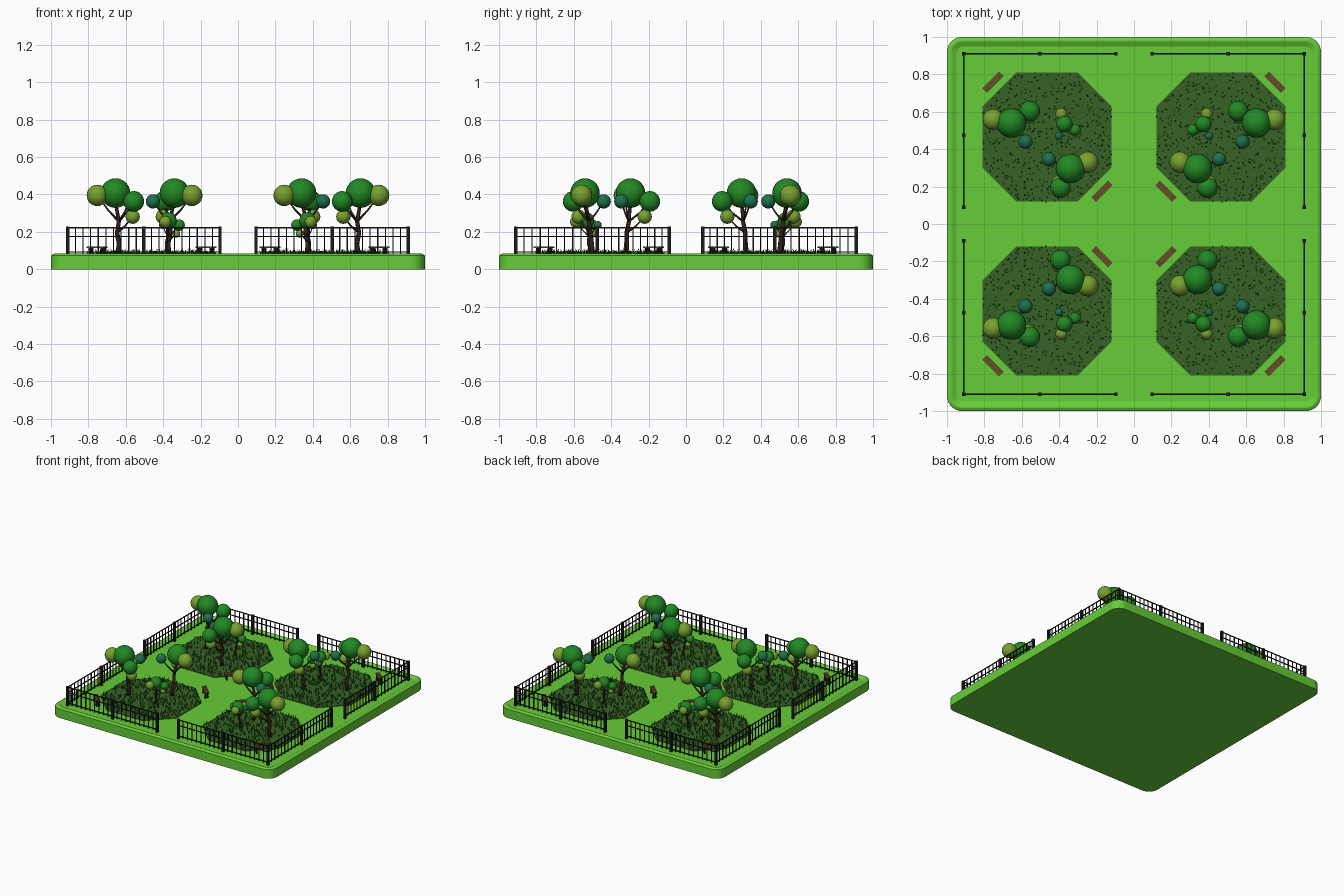
import bpy, bmesh, math, random
from mathutils import Vector, Matrix

if "Cube" in bpy.data.objects:
    bpy.data.objects.remove(bpy.data.objects["Cube"])

random.seed(4)
GROUND, BED = 0.07, 0.075


def mat(name, col):
    m = bpy.data.materials.new(name)
    m.diffuse_color = (*col, 1)
    m.use_nodes = True
    m.node_tree.nodes["Principled BSDF"].inputs["Base Color"].default_value = m.diffuse_color
    return m


LAWN = mat("lawn green", (0.135, 0.61, 0.04))
SOIL = mat("bed dark green", (0.038, 0.125, 0.018))
IRON = mat("iron black", (0.012, 0.011, 0.013))
BARK = mat("bark brown", (0.035, 0.018, 0.011))
WOOD = mat("bench wood", (0.24, 0.085, 0.04))
LEAF = mat("leaf green", (0.016, 0.25, 0.018))
OLIVE = mat("leaf olive", (0.19, 0.36, 0.03))
TEAL = mat("leaf teal", (0.014, 0.165, 0.075))
GRASS = mat("grass green", (0.01, 0.22, 0.012))


def finish(name, bm, material, mirror=True, smooth=False):
    """Turn a bmesh into an object, mirrored into all four quadrants."""
    me = bpy.data.meshes.new(name)
    bm.to_mesh(me)
    bm.free()
    me.materials.append(material)
    ob = bpy.data.objects.new(name, me)
    bpy.context.collection.objects.link(ob)
    if smooth:
        for p in me.polygons:
            p.use_smooth = True
    if mirror:
        md = ob.modifiers.new("mirror", 'MIRROR')
        md.use_axis = (True, True, False)
        md.use_mirror_merge = False
    return ob


def box(bm, centre, size, angle=0):
    m = (Matrix.Translation(centre) @ Matrix.Rotation(angle, 4, 'Z')
         @ Matrix.Diagonal((*size, 1)))
    bmesh.ops.create_cube(bm, size=1, matrix=m)


def ball(bm, centre, r):
    bmesh.ops.create_uvsphere(bm, u_segments=24, v_segments=14, radius=r,
                              matrix=Matrix.Translation(centre))


def tube(bm, pts, radii, n=8):
    rings = []
    for i, p in enumerate(pts):
        d = (pts[min(i + 1, len(pts) - 1)] - pts[max(i - 1, 0)]).normalized()
        q = Vector((0, 0, 1)).rotation_difference(d)
        rings.append([bm.verts.new(p + q @ Vector((math.cos(a), math.sin(a), 0)) * radii[i])
                      for a in (2 * math.pi * k / n for k in range(n))])
    for a, b in zip(rings, rings[1:]):
        for k in range(n):
            bm.faces.new((a[k], a[(k + 1) % n], b[(k + 1) % n], b[k]))
    bm.faces.new(rings[0][::-1])
    bm.faces.new(rings[-1])


# base slab: rounded square rings with a raised rim
bm = bmesh.new()
rings = []
for half, z in ((1, 0), (1, 0.074), (0.984, 0.083), (0.975, 0.083), (0.948, GROUND)):
    r = max(0.08 - (1 - half), 0.03)
    ring = []
    for c in range(4):
        sx, sy = ((1, 1), (-1, 1), (-1, -1), (1, -1))[c]
        for k in range(9):
            a = math.pi / 2 * (c + k / 8)
            ring.append(bm.verts.new((sx * (half - r) + r * math.cos(a),
                                      sy * (half - r) + r * math.sin(a), z)))
    rings.append(ring)
n = len(rings[0])
for a, b in zip(rings, rings[1:]):
    for k in range(n):
        bm.faces.new((a[k], a[(k + 1) % n], b[(k + 1) % n], b[k]))
bm.faces.new(rings[0][::-1])
bm.faces.new(rings[-1])
finish("base_slab", bm, LAWN, mirror=False)

# octagonal planting beds
lo, hi, c0, c1 = 0.12, 0.81, 0.30, 0.63
octagon = [(c0, lo), (c1, lo), (hi, c0), (hi, c1), (c1, hi), (c0, hi), (lo, c1), (lo, c0)]
bm = bmesh.new()
top = bm.faces.new([bm.verts.new((x, y, BED)) for x, y in octagon])
ext = bmesh.ops.extrude_face_region(bm, geom=[top])
bmesh.ops.translate(bm, vec=(0, 0, -0.008),
                    verts=[v for v in ext["geom"] if isinstance(v, bmesh.types.BMVert)])
bmesh.ops.recalc_face_normals(bm, faces=bm.faces)
finish("planting_bed", bm, SOIL)

# grass blades scattered over the beds
bm = bmesh.new()
count = 0
while count < 520:
    x, y = random.uniform(lo, hi), random.uniform(lo, hi)
    if abs(x - 0.465) + abs(y - 0.465) > 0.5:
        continue
    count += 1
    a, w = random.uniform(0, 6.28), 0.0035
    h = random.uniform(0.018, 0.037)
    lean = Vector((random.uniform(-1, 1), random.uniform(-1, 1), 0)) * 0.008
    base = [Vector((x + w * math.cos(a + t), y + w * math.sin(a + t), BED)) for t in (0, 2.1, 4.2)]
    vs = [bm.verts.new(p) for p in base]
    tip = bm.verts.new(Vector((x, y, BED + h)) + lean)
    for k in range(3):
        bm.faces.new((vs[k], vs[(k + 1) % 3], tip))
finish("grass_blades", bm, GRASS)

# fences: posts, rails and pickets
F, ZT = 0.91, 0.222
bm = bmesh.new()
for along_x, stops in ((True, (0.096, 0.503, F)), (False, (0.09, 0.475, F))):
    def put(t, z, length, width, height):
        if along_x:
            box(bm, (t, F, z), (length, width, height))
        else:
            box(bm, (F, t, z), (width, length, height))
    for s in stops:
        put(s, (GROUND + 0.228) / 2, 0.018, 0.018, 0.228 - GROUND)
    a, b = stops[0], stops[-1]
    for z in (ZT, 0.176, 0.092):
        put((a + b) / 2, z, b - a, 0.007, 0.006)
    for s, e in zip(stops, stops[1:]):
        for k in range(1, 10):
            put(s + (e - s) * k / 10, (0.08 + ZT) / 2, 0.006, 0.006, ZT - 0.08)
finish("iron_fence", bm, IRON)

# benches: three slats on two legs
seat, legs = bmesh.new(), bmesh.new()
ANG = -math.pi / 4
u = Vector((math.cos(ANG), math.sin(ANG), 0))
v = Vector((-u.y, u.x, 0))
for c in (Vector((0.172, 0.175, 0)), Vector((0.753, 0.758, 0))):
    for k in (-1, 0, 1):
        box(seat, c + v * 0.012 * k + Vector((0, 0, 0.117)), (0.125, 0.010, 0.008), ANG)
    for s in (-1, 1):
        box(legs, c + u * 0.045 * s + Vector((0, 0, 0.0915)), (0.008, 0.03, 0.043), ANG)
finish("bench_seat", seat, WOOD)
finish("bench_legs", legs, IRON)

# trees: one design, turned and scaled; offsets from crown centre, heights above bed
BALLS = (("leaf", (0, 0, 0.332), 0.079), ("olive", (0.097, 0.018, 0.32), 0.057),
         ("leaf", (-0.098, 0.063, 0.288), 0.055), ("teal", (-0.075, -0.1, 0.288), 0.038),
         ("olive", (-0.092, 0.035, 0.206), 0.038))
TRUNK = ((-0.012, -0.038, -0.01), (-0.02, -0.035, 0.06), (-0.008, -0.028, 0.12),
         (-0.018, -0.02, 0.18), (-0.006, -0.008, 0.25), (0, 0, 0.31))
crowns = {"leaf": bmesh.new(), "olive": bmesh.new(), "teal": bmesh.new()}
wood = bmesh.new()
for x, y, deg, s in ((0.655, 0.54, 0, 1), (0.340, 0.297, 150, 1), (0.372, 0.535, 62, 0.56)):
    M = (Matrix.Translation((x, y, BED)) @ Matrix.Rotation(math.radians(deg), 4, 'Z')
         @ Matrix.Scale(s, 4))
    for key, c, r in BALLS:
        ball(crowns[key], M @ Vector(c), r * s)
    tube(wood, [M @ Vector(p) for p in TRUNK],
         [r * s for r in (0.016, 0.013, 0.012, 0.011, 0.009, 0.007)])
    for (key, c, r), start in zip(BALLS[1:], (3, 3, 3, 2)):
        a, b = Vector(TRUNK[start]), Vector(c)
        mid = a.lerp(b, 0.5) + Vector((0, 0, -0.008))
        tube(wood, [M @ a, M @ mid, M @ b], [0.007 * s, 0.005 * s, 0.003 * s], 6)
finish("tree_trunks", wood, BARK, smooth=True)
for key, m in (("leaf", LEAF), ("olive", OLIVE), ("teal", TEAL)):
    finish("tree_crowns_" + key, crowns[key], m, smooth=True)
